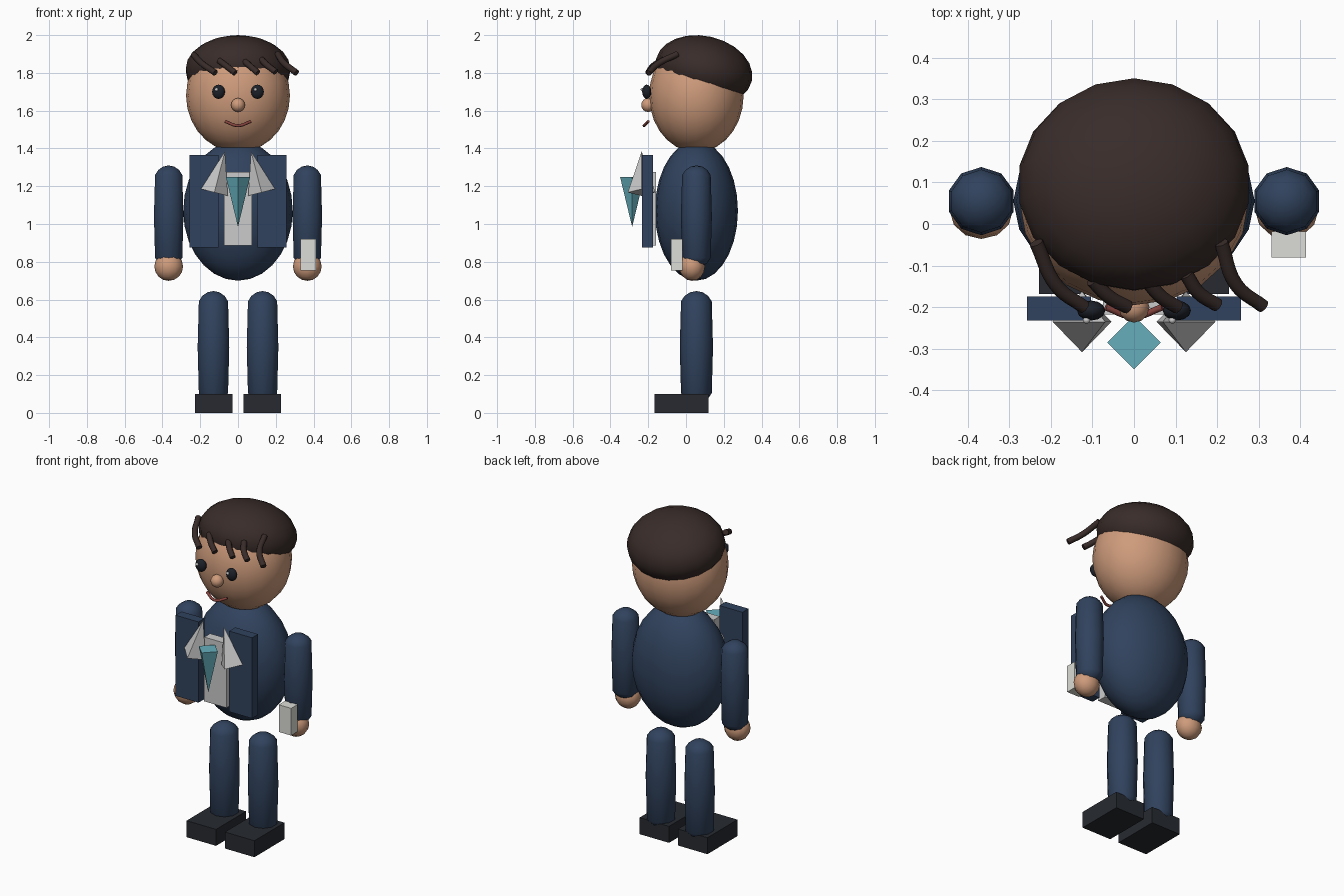
import bpy, bmesh, math
from mathutils import Matrix

if "Cube" in bpy.data.objects:
    bpy.data.objects.remove(bpy.data.objects["Cube"])


def paint(name, rgb):
    m = bpy.data.materials.new(name)
    m.diffuse_color = (*rgb, 1)
    m.use_nodes = True
    m.node_tree.nodes["Principled BSDF"].inputs["Base Color"].default_value = m.diffuse_color
    return m


SUIT = paint("navy", (0.03, 0.055, 0.11))
SKIN = paint("skin", (0.62, 0.33, 0.2))
HAIR = paint("dark_brown", (0.04, 0.025, 0.022))
SHOE = paint("charcoal", (0.02, 0.023, 0.03))
EYE = paint("near_black", (0.012, 0.015, 0.022))
WHITE = paint("white", (0.8, 0.8, 0.8))
LIP = paint("lip", (0.25, 0.06, 0.05))
TEAL = paint("teal", (0.13, 0.42, 0.5))
CARD = paint("off_white", (0.72, 0.72, 0.68))


def finish(name, bm, mat, loc, rot=(0, 0, 0), smooth=True):
    me = bpy.data.meshes.new(name)
    bm.to_mesh(me)
    bm.free()
    ob = bpy.data.objects.new(name, me)
    bpy.context.collection.objects.link(ob)
    ob.location, ob.rotation_euler = loc, rot
    me.materials.append(mat)
    for p in me.polygons:
        p.use_smooth = smooth
    return ob


def ball(name, loc, size, mat, seg=18, rings=12, rot=(0, 0, 0)):
    bm = bmesh.new()
    bmesh.ops.create_uvsphere(bm, u_segments=seg, v_segments=rings, radius=1)
    bmesh.ops.scale(bm, vec=size, verts=bm.verts)
    return finish(name, bm, mat, loc, rot)


def box(name, lo, hi, mat):
    bm = bmesh.new()
    bmesh.ops.create_cube(bm, size=1)
    bmesh.ops.scale(bm, vec=[b - a for a, b in zip(lo, hi)], verts=bm.verts)
    return finish(name, bm, mat, [(a + b) / 2 for a, b in zip(lo, hi)], smooth=False)


def capsule(name, x, y, z0, z1, r, mat):
    bm = bmesh.new()
    bmesh.ops.create_uvsphere(bm, u_segments=10, v_segments=8, radius=r)
    h = (z1 - z0) / 2 - r
    for v in bm.verts:
        if abs(v.co.z) > 1e-4:
            v.co.z += math.copysign(h, v.co.z)
    return finish(name, bm, mat, (x, y, (z0 + z1) / 2))


def pyramid(name, loc, r, height, mat, rot):
    bm = bmesh.new()
    bmesh.ops.create_cone(bm, cap_ends=True, segments=4, radius1=r, radius2=0, depth=height)
    # turn the square so its corners point along x and y
    v = max(bm.verts, key=lambda v: v.co.xy.length)
    bmesh.ops.rotate(bm, verts=bm.verts, cent=(0, 0, 0),
                     matrix=Matrix.Rotation(-math.atan2(v.co.y, v.co.x), 3, 'Z'))
    return finish(name, bm, mat, loc, rot, smooth=False)


def tube(name, pts, r, mat):
    cu = bpy.data.curves.new(name, 'CURVE')
    cu.dimensions = '3D'
    cu.bevel_depth, cu.bevel_resolution, cu.resolution_u = r, 2, 6
    cu.use_fill_caps = True
    sp = cu.splines.new('BEZIER')
    sp.bezier_points.add(len(pts) - 1)
    for bp, p in zip(sp.bezier_points, pts):
        bp.co = p
        bp.handle_left_type = bp.handle_right_type = 'AUTO'
    cu.materials.append(mat)
    ob = bpy.data.objects.new(name, cu)
    bpy.context.collection.objects.link(ob)
    return ob


# head, hair and torso
ball("head", (0, 0.055, 1.68), (0.275, 0.25, 0.3), SKIN, 20, 14)
ball("hair_cap", (0, 0.095, 1.815), (0.28, 0.26, 0.18), HAIR, 18, 12,
     rot=(-math.radians(13), 0, 0))
ball("torso", (0, 0.055, 1.07), (0.29, 0.22, 0.37), SUIT, 20, 14)

# fringe strands
fringe = [
    [(-0.235, -0.045, 1.895), (-0.185, -0.15, 1.845), (-0.12, -0.2, 1.8)],
    [(-0.1, -0.135, 1.865), (-0.06, -0.175, 1.835), (-0.015, -0.2, 1.8)],
    [(0.03, -0.135, 1.865), (0.065, -0.175, 1.835), (0.105, -0.2, 1.8)],
    [(0.125, -0.12, 1.87), (0.155, -0.165, 1.84), (0.2, -0.195, 1.805)],
    [(0.21, -0.045, 1.9), (0.245, -0.145, 1.85), (0.31, -0.198, 1.8)],
]
for i, pts in enumerate(fringe):
    tube(f"fringe_strand_{i + 1}", pts, 0.017, HAIR)

# face
ball("nose", (0, -0.2, 1.63), (0.037,) * 3, SKIN, 12, 8)
tube("mouth", [(-0.068, -0.2, 1.543), (0, -0.222, 1.521), (0.068, -0.2, 1.543)], 0.008, LIP)

for s, side in ((-1, "left"), (1, "right")):
    ball(f"{side}_eye", (s * 0.103, -0.208, 1.7), (0.034, 0.024, 0.038), EYE, 12, 8)
    ball(f"{side}_eye_glint", (s * 0.103 - 0.011, -0.231, 1.712), (0.009,) * 3, WHITE, 8, 6)
    # limbs
    capsule(f"{side}_arm", s * 0.367, 0.055, 0.77, 1.31, 0.082, SUIT)
    ball(f"{side}_hand", (s * 0.367, 0.032, 0.775), (0.076, 0.068, 0.076), SKIN, 12, 8)
    capsule(f"{side}_leg", s * 0.13, 0.055, 0.05, 0.645, 0.088, SUIT)
    xs = sorted((s * 0.03, s * 0.228))
    box(f"{side}_shoe", (xs[0], -0.168, 0), (xs[1], 0.12, 0.1), SHOE)
    # jacket front and collar point
    xs = sorted((s * 0.103, s * 0.257))
    box(f"{side}_jacket_panel", (xs[0], -0.232, 0.875), (xs[1], -0.174, 1.365), SUIT)
    pyramid(f"{side}_collar", (s * 0.097, -0.235, 1.276), 0.073, 0.225, WHITE,
            (0, -s * 0.25, 0))

# shirt front, tie and held card
box("shirt_front", (-0.075, -0.217, 0.885), (0.075, -0.16, 1.275), WHITE)
pyramid("tie", (0, -0.285, 1.117), 0.064, 0.265, TEAL, (math.pi, 0, 0))
box("held_card", (0.33, -0.08, 0.755), (0.413, -0.018, 0.92), CARD)
